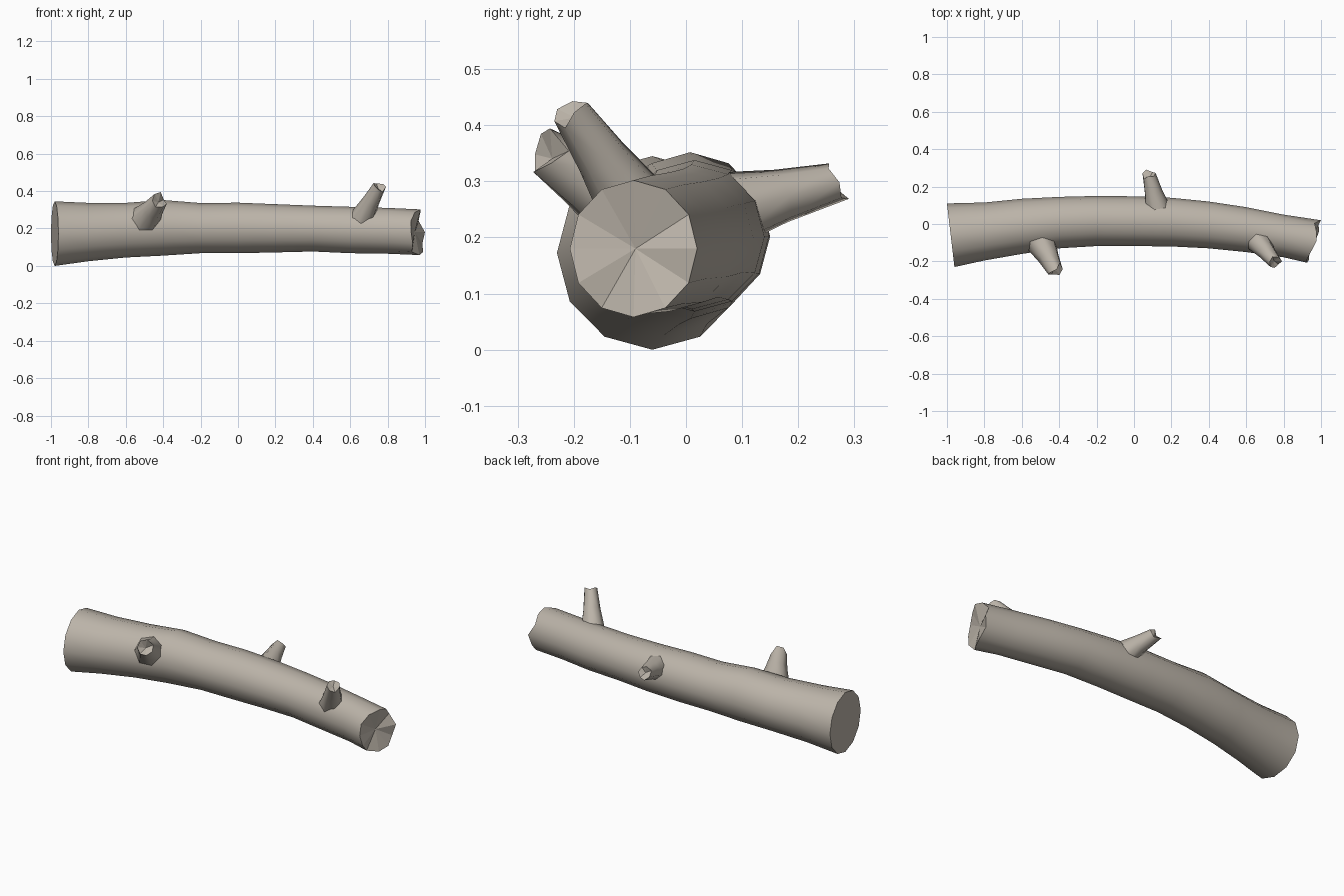
import bpy, bmesh, math
from mathutils import Vector

cube = bpy.data.objects.get("Cube")
if cube:
    bpy.data.objects.remove(cube)

# One weathered wood colour
WOOD = (0.50, 0.455, 0.395, 1)
wood = bpy.data.materials.new("weathered wood")
wood.use_nodes = True
wood.diffuse_color = WOOD
wood.node_tree.nodes["Principled BSDF"].inputs["Base Color"].default_value = WOOD


def tube(name, rings, start_centre, end_centre):
    """Skin rings of points into a closed tube with fan caps."""
    bm = bmesh.new()
    loops = [[bm.verts.new(p) for p in ring] for ring in rings]
    n = len(loops[0])
    for a, b in zip(loops, loops[1:]):
        for i in range(n):
            j = (i + 1) % n
            bm.faces.new((a[i], a[j], b[j], b[i])).smooth = True
    for loop, centre in ((loops[0], start_centre), (loops[-1], end_centre)):
        c = bm.verts.new(centre)
        for i in range(n):
            bm.faces.new((loop[i], loop[(i + 1) % n], c))
        for i in range(n):
            bm.edges.get((loop[i], loop[(i + 1) % n])).smooth = False
    bmesh.ops.recalc_face_normals(bm, faces=bm.faces)
    mesh = bpy.data.meshes.new(name)
    bm.to_mesh(mesh)
    bm.free()
    mesh.materials.append(wood)
    obj = bpy.data.objects.new(name, mesh)
    bpy.context.collection.objects.link(obj)
    return obj


# Trunk: x, front y, back y, bottom z, top z
stations = [
    (-0.98, -0.23, 0.11, 0.00, 0.345),
    (-0.80, -0.195, 0.115, 0.025, 0.337),
    (-0.60, -0.16, 0.135, 0.045, 0.337),
    (-0.40, -0.13, 0.145, 0.055, 0.352),
    (-0.20, -0.118, 0.15, 0.068, 0.336),
    (0.00, -0.118, 0.148, 0.068, 0.338),
    (0.20, -0.12, 0.14, 0.072, 0.330),
    (0.40, -0.13, 0.12, 0.077, 0.322),
    (0.60, -0.15, 0.09, 0.068, 0.316),
    (0.80, -0.178, 0.05, 0.065, 0.31),
    (0.96, -0.207, 0.02, 0.058, 0.302),
]
SIDES = 12
broken = [0.01, -0.02, 0.0, 0.015, 0.0, -0.01, -0.005, 0.0, -0.015, 0.01, 0.015, 0.0]
rings = []
for k, (x, y0, y1, z0, z1) in enumerate(stations):
    ring = []
    for i in range(SIDES):
        a = math.tau * i / SIDES
        dy = math.cos(a) * (y1 - y0) / 2
        dz = math.sin(a) * (z1 - z0) / 2
        dx = 0
        if k == 0:                       # slanted sawn end
            dx = -0.118 * dy
        elif k == len(stations) - 1:     # slanted broken end
            dx = 0.26 * dy + broken[i]
        ring.append((x + dx, (y0 + y1) / 2 + dy, (z0 + z1) / 2 + dz))
    rings.append(ring)
tube("trunk", rings, (-0.98, -0.06, 0.172), (0.945, -0.09, 0.18))


# Branch stubs: tapered, with snapped tips
def stub(name, base, tip, base_r, tip_r, jag):
    base, tip = Vector(base), Vector(tip)
    axis = (tip - base).normalized()
    u = axis.cross(Vector((0, 0, 1))).normalized()
    v = u.cross(axis)
    n = len(jag)
    rings = []
    for t, r in ((0, base_r), (0.55, base_r * 0.35 + tip_r * 0.65), (1, tip_r)):
        ring = []
        for i in range(n):
            a = math.tau * i / n
            p = base.lerp(tip, t) + r * (u * math.cos(a) + v * math.sin(a))
            ring.append(p + axis * jag[i] * (t == 1))
        rings.append(ring)
    return tube(name, rings, base, tip - axis * 0.015)


stub("front_right_stub", (-0.50, -0.09, 0.245), (-0.42, -0.25, 0.348),
     0.085, 0.043, [0.0, 0.015, 0.02, -0.02, 0.0, 0.01, -0.01])
stub("front_left_stub", (0.655, -0.08, 0.24), (0.755, -0.205, 0.425),
     0.07, 0.035, [0.005, 0.0, -0.01, 0.005, 0.01, -0.01, 0.0])
stub("back_stub", (0.13, 0.06, 0.245), (0.08, 0.265, 0.298),
     0.074, 0.036, [0.0, -0.01, 0.0, -0.015, 0.01, 0.02, 0.0])
